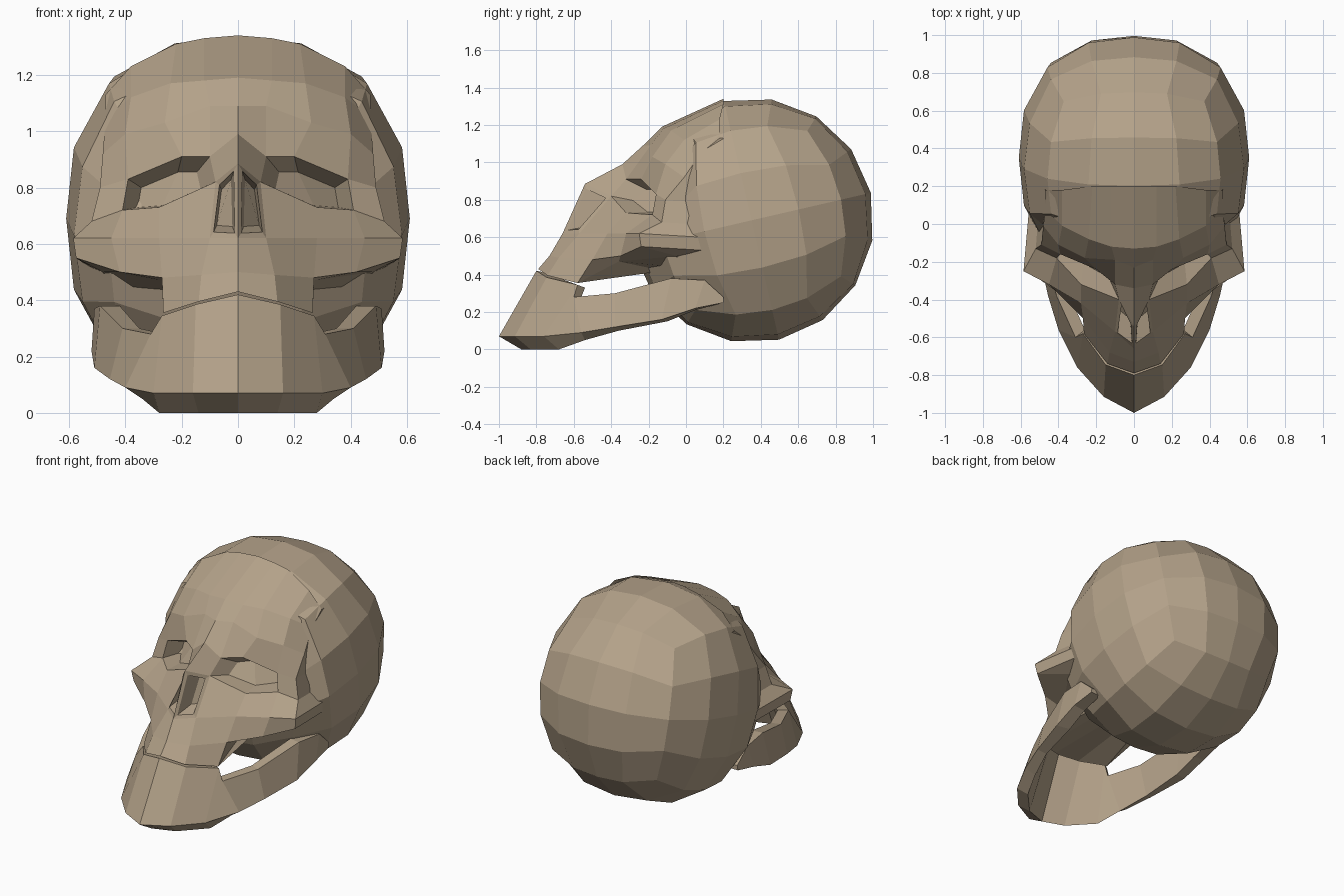
import bpy, bmesh, math
from mathutils import Matrix, Vector

if "Cube" in bpy.data.objects:
    bpy.data.objects.remove(bpy.data.objects["Cube"])

bone = bpy.data.materials.new("bone")
bone.diffuse_color = (0.46, 0.365, 0.255, 1)
bone.use_nodes = True
bone.node_tree.nodes["Principled BSDF"].inputs["Base Color"].default_value = bone.diffuse_color


def add_object(name, bm, mirror=False):
    mesh = bpy.data.meshes.new(name)
    bm.to_mesh(mesh)
    bm.free()
    mesh.materials.append(bone)
    ob = bpy.data.objects.new(name, mesh)
    bpy.context.collection.objects.link(ob)
    if mirror:
        m = ob.modifiers.new("mirror", 'MIRROR')
        m.use_clip = True
        m.merge_threshold = 0.002
    return ob


def points(flat):
    return [Vector(flat[i:i + 3]) for i in range(0, len(flat), 3)]


# Braincase: cube sphere, a little boxy across, tilted, flattened behind the face
bm = bmesh.new()
bmesh.ops.create_cube(bm, size=2)
bmesh.ops.subdivide_edges(bm, edges=bm.edges[:], cuts=3, use_grid_fill=True)
tilt = Matrix.Rotation(math.radians(13), 3, 'X')
P = 2.42
for v in bm.verts:
    d = Vector([math.tan(c * math.pi / 4) for c in v.co])
    d /= (abs(d.x) ** P + math.hypot(d.y, d.z) ** P) ** (1 / P)
    d = tilt @ d
    v.co = (d.x * 0.61, 0.35 + d.y * 0.655, 0.69 + d.z * 0.655)
    if v.co.z > 0.6:
        v.co.y = max(v.co.y, -0.04)
add_object("braincase", bm)

# Face: rows from crown to palate, points from the midline outwards
rows = [
    [0, .20, 1.34, .12, .20, 1.33, .22, .20, 1.31, .38, .18, 1.23, .47, .18, 1.13],
    [0, -.13, 1.19, .12, -.12, 1.18, .24, -.08, 1.17, .38, -.01, 1.12, .47, .08, 1.05],
    [0, -.23, 1.09, .10, -.19, 1.09, .26, -.18, 1.03, .40, -.11, .99, .48, -.01, .92],
    [0, -.34, .99, .10, -.32, .91, .20, -.24, .91, .39, -.16, .83, .49, -.11, .80],
    [0, -.54, .885, .08, -.40, .82, .28, -.32, .73, .41, -.18, .72, .52, -.13, .68],
    [0, -.66, .62, .10, -.57, .62, .28, -.42, .62, .45, -.32, .62, .585, -.25, .62],
    [0, -.73, .50, .13, -.68, .49, .27, -.50, .48, .42, -.35, .50, .575, -.24, .55],
    [0, -.79, .43, .14, -.74, .395, .265, -.58, .355, .27, -.36, .47, .48, -.05, .50],
    [0, -.15, .43, .10, -.15, .43, .18, -.15, .42, .24, -.12, .42, .45, .05, .43],
]
bm = bmesh.new()
grid = []
for r in rows:
    pts = points(r)
    edge = pts[-1]
    pts.append(Vector((edge.x * 0.95, edge.y + 0.33, edge.z - 0.02)))  # buried in the braincase
    grid.append([bm.verts.new(p) for p in pts])
cell = {}
for i in range(len(grid) - 1):
    for j in range(len(grid[0]) - 1):
        cell[i, j] = bm.faces.new((grid[i][j], grid[i + 1][j],
                                   grid[i + 1][j + 1], grid[i][j + 1]))


def sink(faces, rim, depth, shrink, drop):
    """Inset a rim, then push the faces back into the head and shrink them."""
    for t in (rim, 0.006):
        bmesh.ops.inset_region(bm, faces=faces, thickness=t,
                               use_boundary=True, use_even_offset=True)
    verts = {v for f in faces for v in f.verts}
    mid = sum((v.co for v in verts), Vector()) / len(verts)
    for v in verts:
        v.co.y += depth
        v.co.x = mid.x + (v.co.x - mid.x) * shrink
        v.co.z = mid.z + (v.co.z - mid.z) * shrink - drop


sink([cell[3, 1], cell[3, 2]], 0.006, 0.11, 0.7, 0.025)   # eye socket
sink([cell[4, 0]], 0.022, 0.12, 0.8, 0.0)                 # nostril
add_object("face", bm, mirror=True)

# Lower jaw: sections of outer top, outer bottom, inner bottom, inner top
sections = [
    [0, -.80, .42, 0, -1.0, .07, 0, -.88, 0, 0, -.72, .405],
    [.15, -.745, .385, .16, -.915, .07, .14, -.83, 0, .12, -.66, .375],
    [.27, -.58, .345, .30, -.76, .07, .28, -.68, 0, .22, -.54, .33],
    [.31, -.60, .28, .40, -.56, .09, .34, -.54, .05, .26, -.56, .28],
    [.41, -.38, .30, .455, -.38, .12, .40, -.36, .10, .35, -.36, .30],
    [.49, -.08, .38, .51, -.13, .16, .43, -.10, .15, .42, -.07, .38],
    [.51, .10, .37, .52, .05, .22, .44, .05, .21, .44, .10, .37],
    [.505, .20, .28, .51, .20, .25, .44, .20, .25, .44, .20, .28],
]
bm = bmesh.new()
rings = [[bm.verts.new(p) for p in points(s)] for s in sections]
for a, b in zip(rings, rings[1:]):
    for k in range(4):
        n = (k + 1) % 4
        bm.faces.new((a[k], a[n], b[n], b[k]))
bm.faces.new(rings[-1])
bmesh.ops.recalc_face_normals(bm, faces=bm.faces[:])
add_object("lower_jaw", bm, mirror=True)
